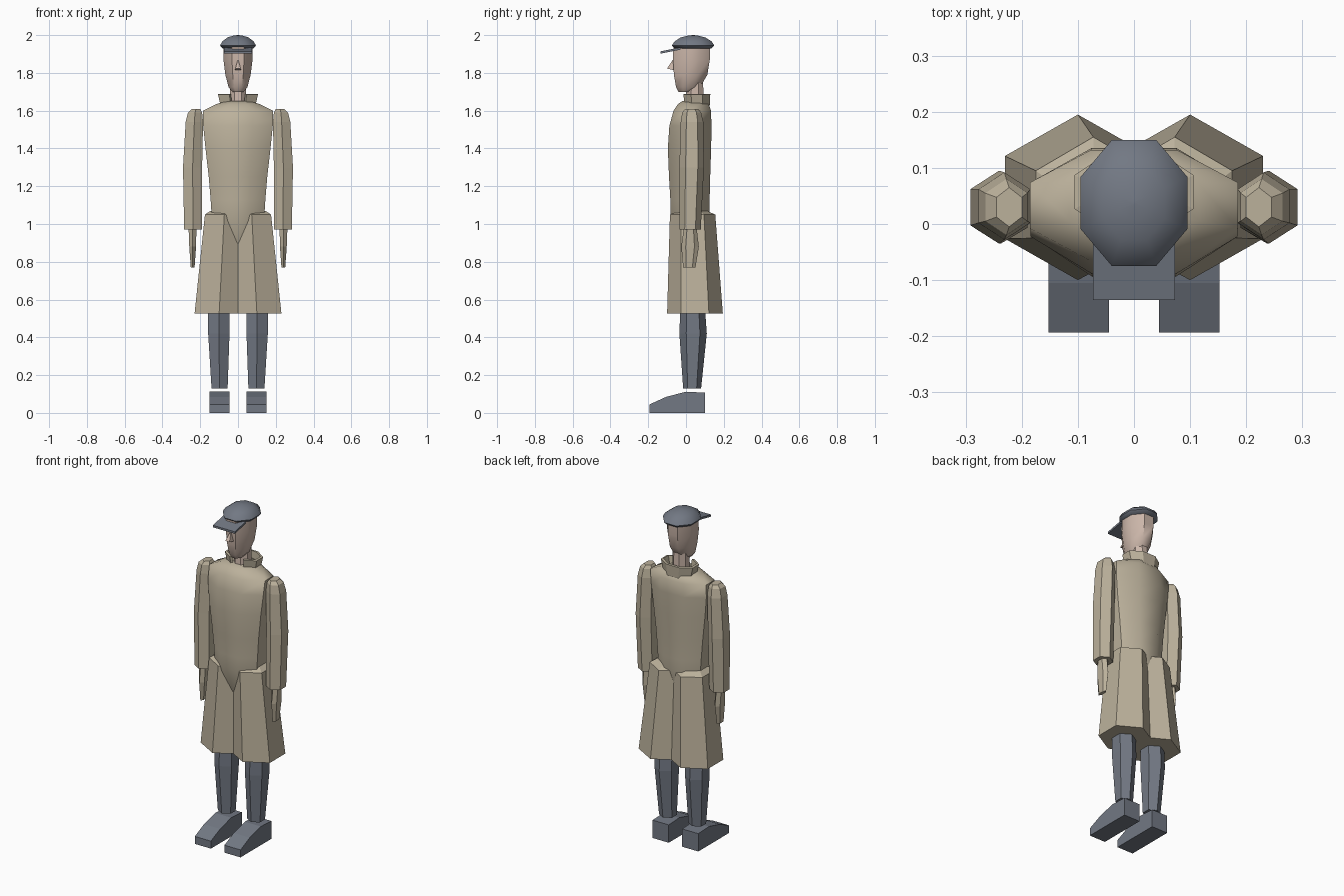
import bpy, bmesh, math

def mat(name, rgb):
    m = bpy.data.materials.new(name)
    m.diffuse_color = (*rgb, 1)
    return m

COAT = mat("coat_tan", (0.50, 0.44, 0.33))
SKIN = mat("skin", (0.60, 0.47, 0.40))
SLATE = mat("slate", (0.17, 0.19, 0.23))

def make(name, verts, faces, m, smooth=None):
    me = bpy.data.meshes.new(name)
    me.from_pydata(verts, [], faces)
    bm = bmesh.new()
    bm.from_mesh(me)
    bmesh.ops.recalc_face_normals(bm, faces=bm.faces)
    bm.to_mesh(me)
    bm.free()
    me.materials.append(m)
    ob = bpy.data.objects.new(name, me)
    bpy.context.collection.objects.link(ob)
    if smooth:
        bpy.ops.object.select_all(action='DESELECT')
        bpy.context.view_layer.objects.active = ob
        ob.select_set(True)
        bpy.ops.object.shade_smooth_by_angle(angle=math.radians(smooth))
    return ob

def ring(z, x0, x1, y0, y1, n):
    # n-sided ring filling the given x and y extents, vertices at +-y for 6, flats for 8
    a0 = math.pi / n
    pts = [(math.cos(a0 + i * math.tau / n), math.sin(a0 + i * math.tau / n)) for i in range(n)]
    mx, my = max(p[0] for p in pts), max(p[1] for p in pts)
    return [((x0 + x1) / 2 + (x1 - x0) / 2 * px / mx,
             (y0 + y1) / 2 + (y1 - y0) / 2 * py / my, z) for px, py in pts]

def loft(name, rows, n, m, smooth=None):
    verts = [v for r in rows for v in ring(*r, n)]
    faces = [(k*n + i, k*n + (i+1) % n, (k+1)*n + (i+1) % n, (k+1)*n + i)
             for k in range(len(rows) - 1) for i in range(n)]
    faces += [tuple(range(n)), tuple(range((len(rows)-1)*n, len(rows)*n))]
    return make(name, verts, faces, m, smooth)

def prism(name, profile, x0, x1, m):
    # side profile (y, z) extruded along x
    n = len(profile)
    verts = [(x, y, z) for x in (x0, x1) for y, z in profile]
    faces = [(i, (i+1) % n, n + (i+1) % n, n + i) for i in range(n)]
    faces += [tuple(range(n)), tuple(range(n, 2*n))]
    return make(name, verts, faces, m)

def flip(rows):
    return [(z, -x1, -x0, y0, y1) for z, x0, x1, y0, y1 in rows]

# limbs, one (z, x0, x1, y0, y1) row per ring on the +x side
limbs = {
    "lower_leg": (SLATE, [(0.13, 0.055, 0.14, -0.015, 0.08),
                          (0.42, 0.045, 0.158, -0.035, 0.11),
                          (0.56, 0.045, 0.158, -0.03, 0.10)]),
    "coat_skirt": (COAT, [(0.525, -0.03, 0.23, -0.10, 0.195),
                          (1.05, -0.03, 0.175, -0.085, 0.155),
                          (1.07, 0.0, 0.145, -0.04, 0.11)]),
    "sleeve": (COAT, [(0.97, 0.19, 0.285, -0.035, 0.078),
                      (1.30, 0.19, 0.291, -0.035, 0.095),
                      (1.54, 0.185, 0.277, -0.028, 0.092),
                      (1.59, 0.19, 0.265, -0.02, 0.08),
                      (1.608, 0.20, 0.245, -0.005, 0.065)]),
    "hand": (COAT, [(0.77, 0.23, 0.25, -0.015, 0.05),
                    (0.88, 0.222, 0.258, -0.025, 0.068),
                    (0.99, 0.22, 0.262, -0.01, 0.055)]),
}
for name, (m, rows) in limbs.items():
    loft(name + "_left", rows, 6, m)
    loft(name + "_right", flip(rows), 6, m)

# shoes
shoe = [(-0.193, 0), (-0.193, 0.045), (-0.105, 0.085), (0, 0.112), (0.10, 0.107), (0.10, 0)]
prism("shoe_left", shoe, 0.045, 0.152, SLATE)
prism("shoe_right", shoe, -0.152, -0.045, SLATE)

def sym(rows):
    return [(z, -h, h, y0, y1) for z, h, y0, y1 in rows]

# coat body
loft("coat_body", sym([(0.84, 0.07, -0.02, 0.08), (0.90, 0.10, -0.045, 0.105),
                       (1.05, 0.14, -0.083, 0.125), (1.13, 0.145, -0.083, 0.125),
                       (1.25, 0.155, -0.09, 0.128), (1.40, 0.172, -0.096, 0.133),
                       (1.52, 0.184, -0.088, 0.135), (1.60, 0.185, -0.066, 0.132),
                       (1.635, 0.115, -0.042, 0.12), (1.65, 0.06, -0.02, 0.105)]), 8, COAT, 50)

# neck and head
loft("neck", sym([(1.62, 0.045, -0.005, 0.095), (1.76, 0.042, 0.005, 0.09)]), 8, SKIN)
loft("head", sym([(1.70, 0.03, -0.04, 0.045), (1.725, 0.05, -0.053, 0.075),
                  (1.79, 0.067, -0.064, 0.113), (1.87, 0.077, -0.069, 0.126),
                  (1.94, 0.076, -0.067, 0.126)]), 8, SKIN, 50)

# nose
make("nose", [(0, -0.066, 1.875), (-0.014, -0.101, 1.823), (0.014, -0.101, 1.823),
              (-0.017, -0.06, 1.813), (0.017, -0.06, 1.813)],
     [(0, 1, 2), (0, 3, 1), (0, 2, 4), (1, 3, 4, 2), (0, 4, 3)], SKIN)

# cap and visor
loft("cap", sym([(1.93, 0.083, -0.06, 0.135), (1.945, 0.095, -0.075, 0.15),
                 (1.967, 0.083, -0.06, 0.135), (1.988, 0.055, -0.028, 0.102),
                 (1.997, 0.025, 0.01, 0.065), (2.0, 0.003, 0.034, 0.041)]), 8, SLATE, 50)
prism("cap_visor", [(-0.135, 1.902), (-0.135, 1.914), (-0.03, 1.935), (-0.03, 1.923)],
      -0.073, 0.073, SLATE)

# standing collar, open at the front
low = ring(1.61, -0.082, 0.082, 0.0, 0.118, 8)
high = ring(1.688, -0.10, 0.10, -0.008, 0.122, 8)
order = [(6 + i) % 8 for i in range(8)]
pts = [low[i] for i in order] + [high[i] for i in order]
collar = make("collar", pts, [(i, i + 1, i + 9, i + 8) for i in range(7)], COAT)
sol = collar.modifiers.new("thickness", 'SOLIDIFY')
sol.thickness = 0.014
sol.offset = 0
